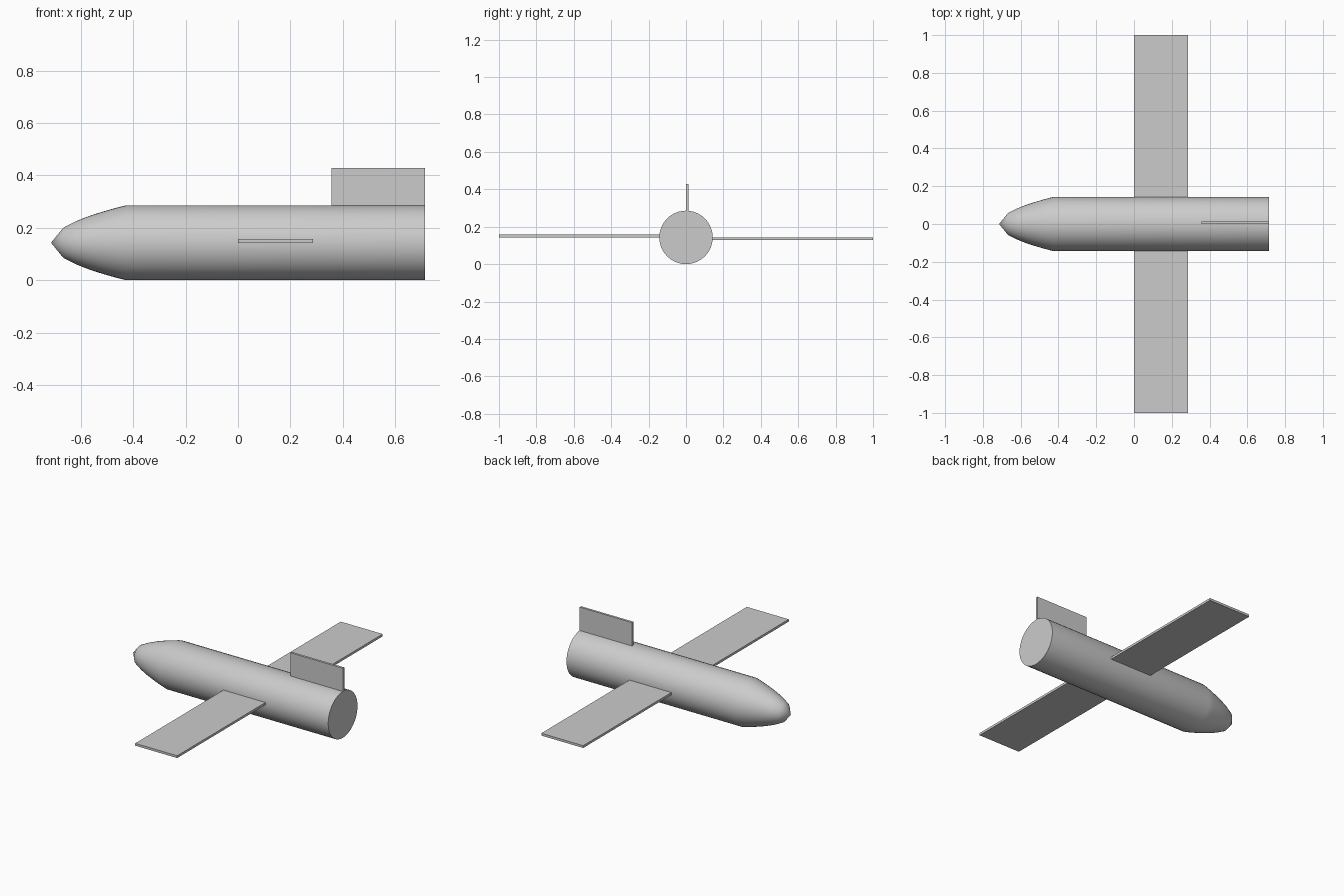
import bpy, bmesh, math
from mathutils import Matrix, Vector

cube = bpy.data.objects.get("Cube")
if cube:
    bpy.data.objects.remove(cube, do_unlink=True)

U = 1 / 7            # body radius, the unit of the whole design
TAIL = 5 * U
NOSE_LENGTH = 2 * U
NOSE_STEPS = 6
SIDES = 40

grey = bpy.data.materials.new("light_grey")
grey.use_nodes = True
grey.diffuse_color = (0.6, 0.6, 0.6, 1)
grey.node_tree.nodes["Principled BSDF"].inputs["Base Color"].default_value = grey.diffuse_color


def add_object(name, bm):
    bmesh.ops.recalc_face_normals(bm, faces=bm.faces)
    mesh = bpy.data.meshes.new(name)
    bm.to_mesh(mesh)
    bm.free()
    mesh.materials.append(grey)
    obj = bpy.data.objects.new(name, mesh)
    bpy.context.collection.objects.link(obj)
    return obj


def add_fuselage():
    # Parabolic nose profile, then a straight tube closed by a flat tail
    profile = []
    for i in range(NOSE_STEPS + 1):
        t = i / NOSE_STEPS
        profile.append((-TAIL + NOSE_LENGTH * t, U * math.sqrt(t)))
    profile += [(TAIL, U), (TAIL, 0)]
    bm = bmesh.new()
    verts = [bm.verts.new((x, 0, r)) for x, r in profile]
    edges = [bm.edges.new(pair) for pair in zip(verts, verts[1:])]
    bmesh.ops.spin(bm, geom=verts + edges, cent=(0, 0, 0), axis=(1, 0, 0),
                   angle=math.tau, steps=SIDES)
    bmesh.ops.remove_doubles(bm, verts=bm.verts, dist=0.0001)
    bmesh.ops.translate(bm, verts=bm.verts, vec=(0, 0, U))
    obj = add_object("fuselage", bm)
    bpy.ops.object.select_all(action="DESELECT")
    obj.select_set(True)
    bpy.context.view_layer.objects.active = obj
    bpy.ops.object.shade_smooth_by_angle(angle=math.radians(40))


def add_blade(name, x0, x1, reach, turn):
    # Thin plate standing on the fuselage, turned around its axis
    low = Vector((x0, 0, 0.95 * U))
    high = Vector((x1, 0.1 * U, reach))
    bm = bmesh.new()
    bmesh.ops.create_cube(bm, size=1)
    bmesh.ops.scale(bm, verts=bm.verts, vec=high - low)
    bmesh.ops.translate(bm, verts=bm.verts, vec=(low + high) / 2)
    place = Matrix.Translation((0, 0, U)) @ Matrix.Rotation(math.radians(turn), 4, "X")
    bm.transform(place)
    add_object(name, bm)


add_fuselage()
add_blade("tail_fin", 2.5 * U, TAIL, 2 * U, 0)
add_blade("front_wing", 0, 2 * U, 7 * U, 90)
add_blade("back_wing", 0, 2 * U, 7 * U, -90)
